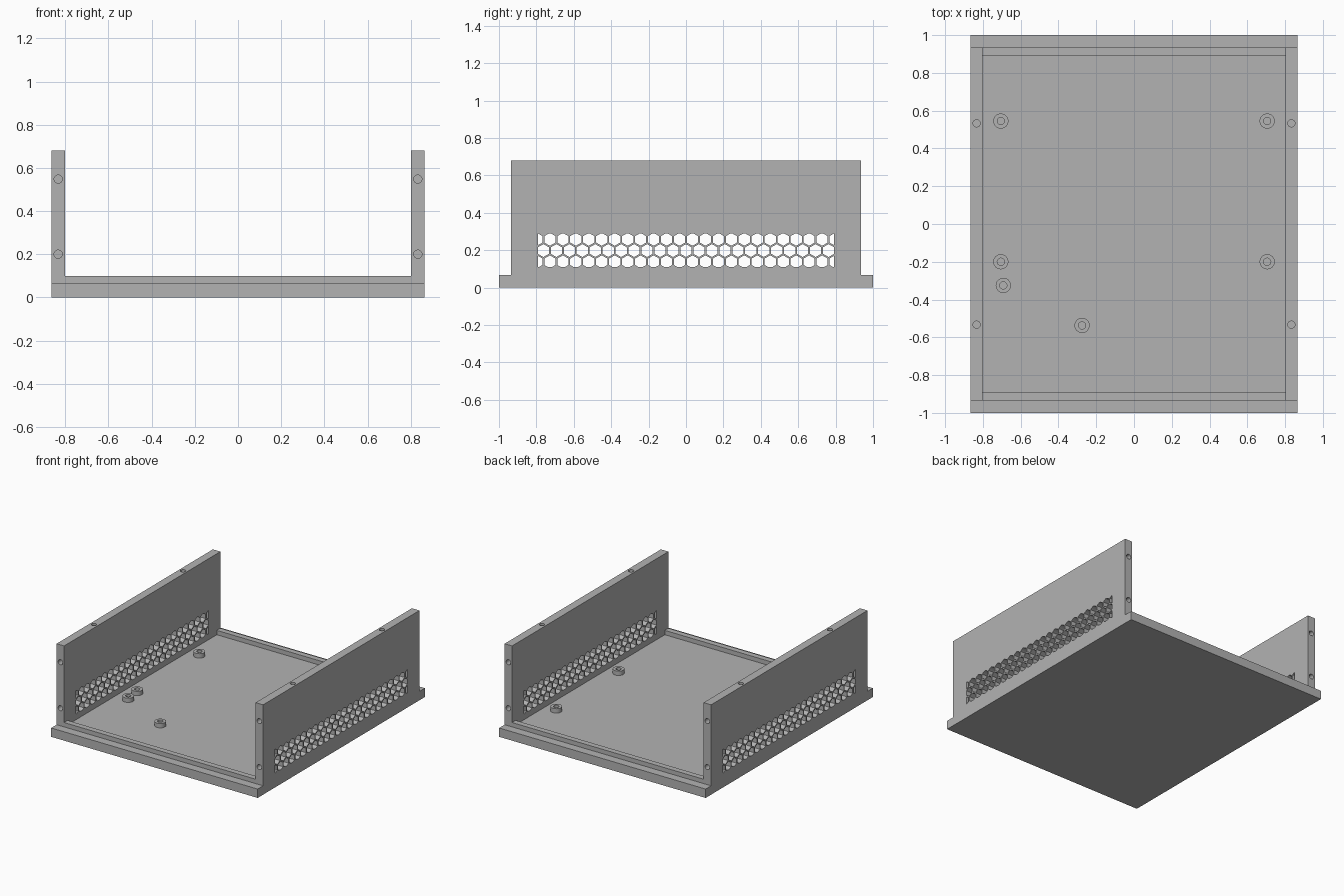
import bpy, bmesh, math
from mathutils import Matrix, Vector

default = bpy.data.objects.get("Cube")
if default:
    bpy.data.objects.remove(default, do_unlink=True)

# Main dimensions
HALF_W, HALF_L = 0.865, 1.0      # outer half width and half length
INNER_W = 0.802                  # inner face of the side walls
WALL_L = 0.935                   # half length of the side walls
FLOOR, RIM, TOP = 0.067, 0.1, 0.68
SCREW_X, SCREW_R, SCREW_DEPTH = 0.833, 0.019, 0.12

grey = bpy.data.materials.new("light grey")
grey.use_nodes = True
colour = (0.45, 0.45, 0.45, 1)
grey.diffuse_color = colour
grey.node_tree.nodes["Principled BSDF"].inputs["Base Color"].default_value = colour


def make_object(name, bm):
    bmesh.ops.recalc_face_normals(bm, faces=bm.faces[:])
    mesh = bpy.data.meshes.new(name)
    bm.to_mesh(mesh)
    bm.free()
    mesh.materials.append(grey)
    obj = bpy.data.objects.new(name, mesh)
    bpy.context.collection.objects.link(obj)
    return obj


def select_only(obj):
    bpy.ops.object.select_all(action='DESELECT')
    obj.select_set(True)
    bpy.context.view_layer.objects.active = obj


def add_box(bm, low, high):
    low, high = Vector(low), Vector(high)
    bmesh.ops.create_cube(bm, size=1, matrix=Matrix.Translation((low + high) / 2)
                          @ Matrix.Diagonal((*(high - low), 1)))


def add_cylinder(bm, centre, radius, depth, turn=Matrix()):
    bmesh.ops.create_cone(bm, cap_ends=True, segments=32, radius1=radius,
                          radius2=radius, depth=depth,
                          matrix=Matrix.Translation(centre) @ turn)


def cut(obj, bm):
    """Subtract the shape in bm from obj."""
    cutter = make_object("cutter", bm)
    cutter.hide_render = True
    mod = obj.modifiers.new("cut", 'BOOLEAN')
    mod.operation, mod.solver, mod.object = 'DIFFERENCE', 'EXACT', cutter
    select_only(obj)
    bpy.ops.object.modifier_apply(modifier=mod.name)
    bpy.data.objects.remove(cutter, do_unlink=True)


# Tray: U-shaped section extruded from front to back
bm = bmesh.new()
half = [(HALF_W, 0), (HALF_W, TOP), (INNER_W, TOP), (INNER_W, FLOOR)]
section = half + [(-x, z) for x, z in reversed(half)]
face = bm.faces.new([bm.verts.new((x, -HALF_L, z)) for x, z in section])
side = bmesh.ops.extrude_face_region(bm, geom=[face])["geom"]
bmesh.ops.translate(bm, vec=(0, 2 * HALF_L, 0),
                    verts=[v for v in side if isinstance(v, bmesh.types.BMVert)])
tray = make_object("tray", bm)

# Steps at the front and back, where the walls stop short of the base
bm = bmesh.new()
for s in (-1, 1):
    near, far = sorted((s * WALL_L, s * 1.2))
    add_box(bm, (-1, near, FLOOR), (1, far, 1))
cut(tray, bm)

# Honeycomb vents through both walls, trimmed to a rectangle
PITCH, HEX_R, VENT_Z = 0.0693, 0.0345, 0.198
bm = bmesh.new()
for row in (-1, 0, 1):
    shift = 0.5 * abs(row)
    for col in range(-12, 12):
        y = (col + shift) * PITCH
        z = VENT_Z + row * PITCH * math.sqrt(0.75)
        angles = [math.radians(30 + 60 * k) for k in range(6)]
        bm.faces.new([bm.verts.new((-1, y + HEX_R * math.cos(a), z + HEX_R * math.sin(a)))
                      for a in angles])
for point, normal in (((0, 0.79, 0), (0, 1, 0)), ((0, -0.79, 0), (0, -1, 0)),
                      ((0, 0, 0.29), (0, 0, 1)), ((0, 0, 0.11), (0, 0, -1))):
    bmesh.ops.bisect_plane(bm, geom=bm.verts[:] + bm.edges[:] + bm.faces[:],
                           plane_co=point, plane_no=normal, clear_outer=True)
grown = bmesh.ops.extrude_face_region(bm, geom=bm.faces[:])["geom"]
bmesh.ops.translate(bm, vec=(2, 0, 0),
                    verts=[v for v in grown if isinstance(v, bmesh.types.BMVert)])
cut(tray, bm)

# Screw holes in the ends and tops of the walls
bm = bmesh.new()
lying = Matrix.Rotation(math.pi / 2, 4, 'X')
for sx in (-1, 1):
    for sy in (-1, 1):
        for z in (0.2, 0.548):
            add_cylinder(bm, (sx * SCREW_X, sy * WALL_L, z), SCREW_R, 2 * SCREW_DEPTH, lying)
        add_cylinder(bm, (sx * SCREW_X, sy * 0.533, TOP), SCREW_R, 2 * SCREW_DEPTH)
cut(tray, bm)
parts = [tray]

# Low rims along the front and back of the floor
for name, s in (("front_rim", -1), ("back_rim", 1)):
    bm = bmesh.new()
    near, far = sorted((s * 0.892, s * WALL_L))
    add_box(bm, (-INNER_W, near, FLOOR), (INNER_W, far, RIM))
    parts.append(make_object(name, bm))

# Standoffs: short tubes on the floor
spots = [(-0.705, 0.545), (0.705, 0.545), (-0.705, -0.2), (0.705, -0.2),
         (-0.692, -0.325), (-0.275, -0.537)]
for i, (x, y) in enumerate(spots, 1):
    bm = bmesh.new()
    ring = [(0.04, FLOOR), (0.04, RIM), (0.019, RIM), (0.019, FLOOR)]
    verts = [bm.verts.new((r, 0, z)) for r, z in ring]
    edges = [bm.edges.new((verts[k], verts[(k + 1) % 4])) for k in range(4)]
    bmesh.ops.spin(bm, geom=verts + edges, cent=(0, 0, 0), axis=(0, 0, 1),
                   angle=2 * math.pi, steps=32, use_merge=True)
    bmesh.ops.remove_doubles(bm, verts=bm.verts[:], dist=0.0001)
    standoff = make_object(f"standoff_{i}", bm)
    standoff.location = (x, y, 0)
    parts.append(standoff)

# Round parts smooth, corners sharp
for obj in parts:
    select_only(obj)
    bpy.ops.object.shade_smooth_by_angle(angle=math.radians(30))
